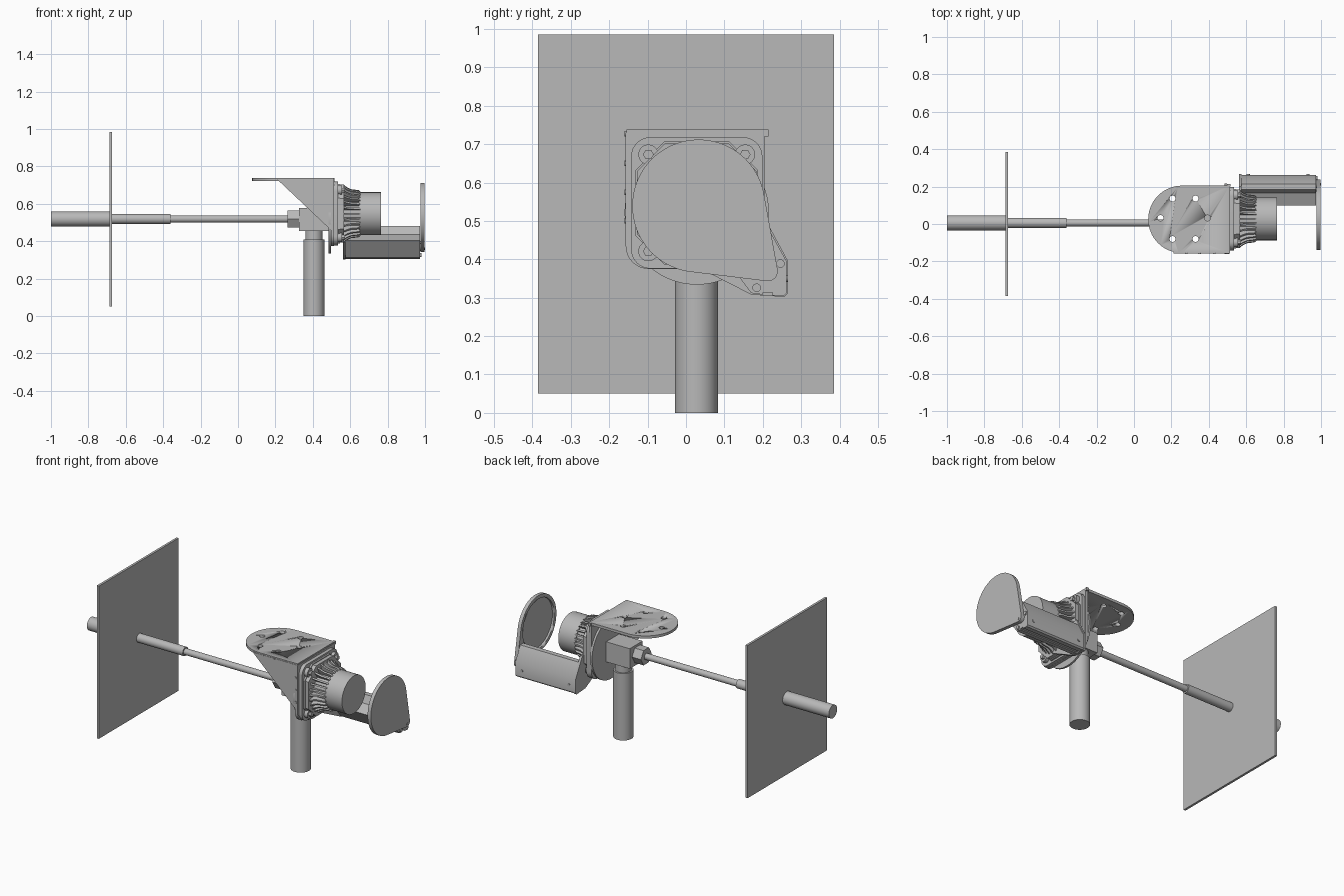
import bpy, bmesh
from math import cos, sin, pi, radians
from mathutils import Matrix, Vector
from mathutils.geometry import convex_hull_2d

cube = bpy.data.objects.get("Cube")
if cube:
    bpy.data.objects.remove(cube, do_unlink=True)

grey = bpy.data.materials.new("machine_grey")
grey.use_nodes = True
grey.diffuse_color = (0.48, 0.48, 0.48, 1)
grey.node_tree.nodes["Principled BSDF"].inputs["Base Color"].default_value = grey.diffuse_color

MOTOR_Y, MOTOR_Z = 0.028, 0.547
ROD_Y, ROD_Z = 0.006, 0.519


def finish(name, bm):
    bmesh.ops.recalc_face_normals(bm, faces=bm.faces)
    mesh = bpy.data.meshes.new(name)
    bm.to_mesh(mesh)
    bm.free()
    mesh.materials.append(grey)
    obj = bpy.data.objects.new(name, mesh)
    bpy.context.collection.objects.link(obj)
    bpy.ops.object.select_all(action="DESELECT")
    obj.select_set(True)
    bpy.context.view_layer.objects.active = obj
    bpy.ops.object.shade_smooth_by_angle(angle=radians(35))
    return obj


def add_prism(bm, pts, axis, lo, hi):
    """Extrude a 2D outline along an axis from lo to hi."""
    place = {"x": lambda u, v, w: (w, u, v),
             "y": lambda u, v, w: (u, w, v),
             "z": lambda u, v, w: (u, v, w)}[axis]
    a = [bm.verts.new(place(u, v, lo)) for u, v in pts]
    b = [bm.verts.new(place(u, v, hi)) for u, v in pts]
    bm.faces.new(a)
    bm.faces.new(b[::-1])
    for i in range(len(pts)):
        j = (i + 1) % len(pts)
        bm.faces.new((a[i], a[j], b[j], b[i]))
    return a + b


def prism(name, pts, axis, lo, hi):
    bm = bmesh.new()
    add_prism(bm, pts, axis, lo, hi)
    return finish(name, bm)


def circle(u, v, r, n=48):
    return [(u + r * cos(2 * pi * i / n), v + r * sin(2 * pi * i / n)) for i in range(n)]


def rect(u0, v0, u1, v1):
    return [(u0, v0), (u1, v0), (u1, v1), (u0, v1)]


def hull(*groups):
    pts = [Vector(p) for g in groups for p in g]
    return [tuple(pts[i]) for i in convex_hull_2d(pts)]


def rounded_square(half, r):
    d = half - r
    return hull(*[circle(MOTOR_Y + sy * d, MOTOR_Z + sz * d, r, 32)
                  for sy in (-1, 1) for sz in (-1, 1)])


def discs(name, centres, r, axis, lo, hi, n=20):
    bm = bmesh.new()
    for u, v in centres:
        add_prism(bm, circle(u, v, r, n), axis, lo, hi)
    return finish(name, bm)


def cut(obj, cutter):
    cutter.hide_render = True
    mod = obj.modifiers.new("cut", "BOOLEAN")
    mod.operation, mod.solver, mod.object = "DIFFERENCE", "EXACT", cutter
    bpy.context.view_layer.objects.active = obj
    bpy.ops.object.modifier_apply(modifier=mod.name)
    bpy.data.objects.remove(cutter, do_unlink=True)


# Wall panel and the stepped rod through it
prism("wall_panel", rect(-0.385, 0.05, 0.385, 0.985), "x", -0.687, -0.673)
for name, r, lo, hi in (("rod_end", 0.04, -1, -0.68), ("rod_sleeve", 0.027, -0.68, -0.36),
                        ("rod", 0.019, -0.36, 0.28)):
    prism(name, circle(ROD_Y, ROD_Z, r), "x", lo, hi)

# Joint block with nut, neck and post
prism("rod_nut", circle(ROD_Y, ROD_Z, 0.052, 6), "x", 0.265, 0.327)
prism("joint_block", rect(-0.045, 0.455, 0.08, 0.578), "x", 0.325, 0.487)
prism("post_neck", circle(0.406, 0.027, 0.046), "z", 0.40, 0.46)
prism("post", circle(0.406, 0.027, 0.056), "z", 0, 0.41)
prism("round_mount", circle(MOTOR_Y, 0.522, 0.188, 64), "x", 0.485, 0.497)

# Mounting bracket: holed top plate, back plate and one side gusset
top = prism("bracket_top", hull(circle(0.256, 0.025, 0.18, 64), rect(0.3, -0.155, 0.512, 0.205)),
            "z", 0.722, 0.738)
holes = [(x, MOTOR_Y + s * 0.108) for x in (0.206, 0.329) for s in (-1, 1)]
holes += [(0.142, 0.032), (0.393, 0.032)]
cut(top, discs("hole_cutter", holes, 0.016, "z", 0.7, 0.76))
prism("bracket_back", hull(circle(-0.097, 0.435, 0.06), circle(0.145, 0.435, 0.06),
                           rect(-0.157, 0.7, 0.205, 0.73)), "x", 0.497, 0.514)
prism("bracket_gusset", [(0.21, 0.73), (0.512, 0.73), (0.512, 0.445)], "y", -0.157, -0.143)
prism("bracket_tab", rect(0.2, 0.72, 0.215, 0.738), "x", 0.498, 0.515)
rivets = [(x, 0.727) for x in (0.28, 0.35, 0.43)] + [(0.5, z) for z in (0.5, 0.575, 0.65)]
discs("gusset_rivets", rivets, 0.007, "y", -0.16, -0.155, 12)

# Motor flange with clipped inner layer, corner bosses and bolts
prism("motor_flange", rounded_square(0.171, 0.05), "x", 0.512, 0.535)
h, c = 0.16, 0.075
clipped = [(MOTOR_Y + u, MOTOR_Z + v) for u, v in
           ((h, h - c), (h - c, h), (c - h, h), (-h, h - c),
            (-h, c - h), (c - h, -h), (h - c, -h), (h, c - h))]
prism("flange_gasket", clipped, "x", 0.535, 0.545)
prism("motor_base", [((y - MOTOR_Y) * 0.97 + MOTOR_Y, (z - MOTOR_Z) * 0.97 + MOTOR_Z)
                     for y, z in clipped], "x", 0.545, 0.568)
corners = [(MOTOR_Y + a * 0.126, MOTOR_Z + b * 0.126) for a in (-1, 1) for b in (-1, 1)]
discs("corner_bosses", corners, 0.026, "x", 0.53, 0.556, 24)
discs("corner_bolts", corners, 0.014, "x", 0.55, 0.572, 6)

# Motor drum and flared cooling fins
prism("motor_core", circle(MOTOR_Y, MOTOR_Z, 0.108), "x", 0.56, 0.66)
drum = prism("motor_drum", circle(MOTOR_Y, MOTOR_Z, 0.115, 64), "x", 0.648, 0.765)
bm = bmesh.new()
fin = [(0.565, 0.1), (0.565, 0.155), (0.582, 0.142), (0.605, 0.131), (0.645, 0.126),
       (0.656, 0.118), (0.656, 0.1)]
for i in range(28):
    verts = add_prism(bm, fin, "y", -0.005, 0.005)
    bmesh.ops.transform(bm, verts=verts, matrix=Matrix.Translation((0, MOTOR_Y, MOTOR_Z))
                        @ Matrix.Rotation(2 * pi * i / 28, 4, "X"))
finish("cooling_fins", bm)

# Side arm: end bracket, beam and fasteners
prism("arm_bracket", [(0.2, 0.517), (0.266, 0.395), (0.266, 0.312), (0.256, 0.302),
                      (0.17, 0.308), (0.0, 0.395), (0.05, 0.5)], "x", 0.562, 0.576)
beam = [(0.215, 0.48), (0.262, 0.395), (0.262, 0.312), (0.254, 0.304), (0.225, 0.306),
        (0.225, 0.314), (0.2, 0.314), (0.2, 0.308), (0.17, 0.312), (0.1, 0.405),
        (0.165, 0.435), (0.185, 0.48)]
prism("arm_beam", beam, "x", 0.57, 0.972)
discs("arm_end_bolts", [(0.246, 0.389), (0.184, 0.326)], 0.011, "x", 0.965, 0.98)
discs("arm_side_bolts", [(0.61, 0.35), (0.93, 0.35)], 0.009, "y", 0.255, 0.266)
prism("cap_pivot", circle(0.213, 0.368, 0.02), "x", 0.965, 0.99)

# Teardrop cap, hollowed on the inner side
cap = prism("end_cap", hull(circle(0.033, 0.539, 0.173, 72), circle(0.213, 0.369, 0.026, 32)),
            "x", 0.976, 0.998)
cut(cap, prism("cap_cutter", circle(0.033, 0.539, 0.152, 72), "x", 0.95, 0.988))
prism("cap_pin", circle(0.213, 0.36, 0.007, 16), "x", 0.99, 1.0)
